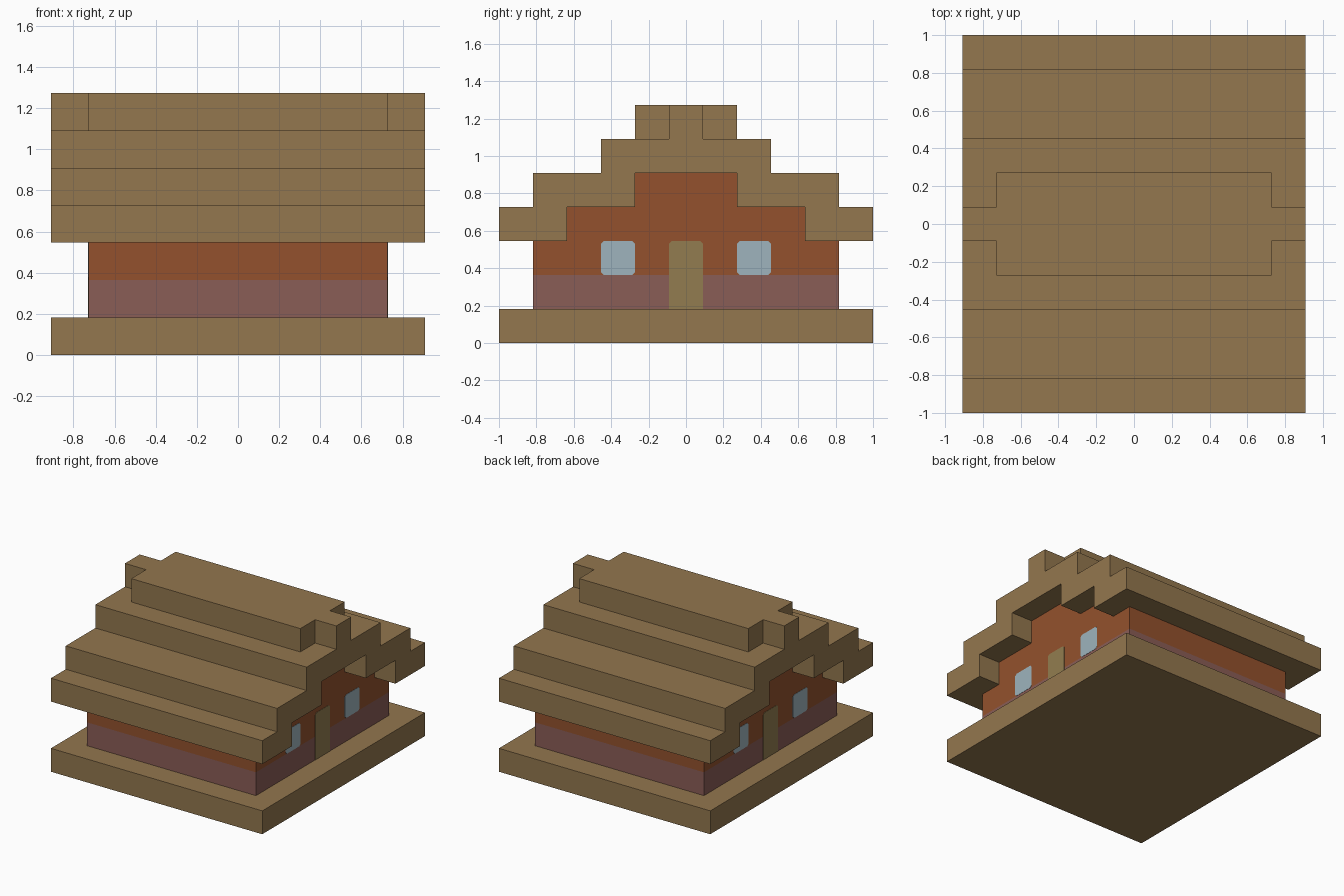
import bpy
import bmesh

cube = bpy.data.objects.get("Cube")
if cube:
    bpy.data.objects.remove(cube, do_unlink=True)

U = 2 / 11  # one building block


def material(name, rgb):
    m = bpy.data.materials.new(name)
    m.use_nodes = True
    m.diffuse_color = (*rgb, 1)
    m.node_tree.nodes["Principled BSDF"].inputs["Base Color"].default_value = (*rgb, 1)
    return m


timber = material("timber brown", (0.292, 0.184, 0.077))
door_wood = material("door olive", (0.287, 0.204, 0.08))
orange = material("wall orange", (0.292, 0.083, 0.026))
mauve = material("wall mauve", (0.254, 0.109, 0.093))
glass = material("window blue", (0.342, 0.456, 0.509))


def mirrored(half):
    """Close a half outline by mirroring its first coordinate."""
    return half + [(-a, b) for a, b in reversed(half)]


def prism(name, outline, axis, lo, hi, mats, split=None):
    """Extrude an outline along x or z; split gives faces above a height the second material."""
    bm = bmesh.new()
    place = (lambda a, b, d: (d, a, b)) if axis == "x" else (lambda a, b, d: (a, b, d))
    face = bm.faces.new([bm.verts.new([c * U for c in place(a, b, lo)]) for a, b in outline])
    new = bmesh.ops.extrude_face_region(bm, geom=[face])["geom"]
    shift = [c * U for c in place(0, 0, hi - lo)]
    bmesh.ops.translate(bm, verts=[v for v in new if isinstance(v, bmesh.types.BMVert)], vec=shift)
    if split is not None:
        bmesh.ops.bisect_plane(bm, geom=bm.verts[:] + bm.edges[:] + bm.faces[:],
                               plane_co=(0, 0, split * U), plane_no=(0, 0, 1))
        for f in bm.faces:
            f.material_index = int(f.calc_center_median().z > split * U)
    bmesh.ops.recalc_face_normals(bm, faces=bm.faces[:])
    mesh = bpy.data.meshes.new(name)
    bm.to_mesh(mesh)
    bm.free()
    for m in mats:
        mesh.materials.append(m)
    obj = bpy.data.objects.new(name, mesh)
    bpy.context.collection.objects.link(obj)
    return obj


# Base slab
prism("base_slab", mirrored([(5, -5.5), (5, 5.5)]), "z", 0, 1, [timber])

# Stepped gable walls, mauve below and orange above
prism("walls", mirrored([(4.5, 1), (4.5, 3), (3.5, 3), (3.5, 4), (1.5, 4), (1.5, 5)]),
      "x", -4, 4, [mauve, orange], split=2)

# Stepped roof with a stepped underside
roof_outer = [(5.5, 3), (5.5, 4), (4.5, 4), (4.5, 5), (2.5, 5), (2.5, 6)]
roof_inner = [(1.5, 5), (1.5, 4), (3.5, 4), (3.5, 3)]
prism("roof", mirrored(roof_inner + roof_outer), "x", -5, 5, [timber])

# Ridge cap, narrower at both ends
prism("ridge_cap", mirrored([(4, -1.5), (4, -0.5), (5, -0.5), (5, 0.5), (4, 0.5), (4, 1.5)]),
      "z", 6, 7, [timber])


def panel(y0, y1, z0, z1, bottom_cut):
    """Rectangle with clipped corners."""
    c, b = 0.08, bottom_cut
    return [(y0 + b, z0), (y1 - b, z0), (y1, z0 + b), (y1, z1 - c),
            (y1 - c, z1), (y0 + c, z1), (y0, z1 - c), (y0, z0 + b)]


# Door and windows on both gable ends
for side, sx in (("left", 1), ("right", -1)):
    span = sorted((sx * 3.99, sx * 4.01))
    door = panel(-0.5, 0.5, 1, 3, 0)
    prism(side + "_door", list(dict.fromkeys(door)), "x", *span, [door_wood])
    for place, y in (("front", -2.5), ("back", 1.5)):
        prism(f"{side}_{place}_window", panel(y, y + 1, 2, 3, 0.08), "x", *span, [glass])
